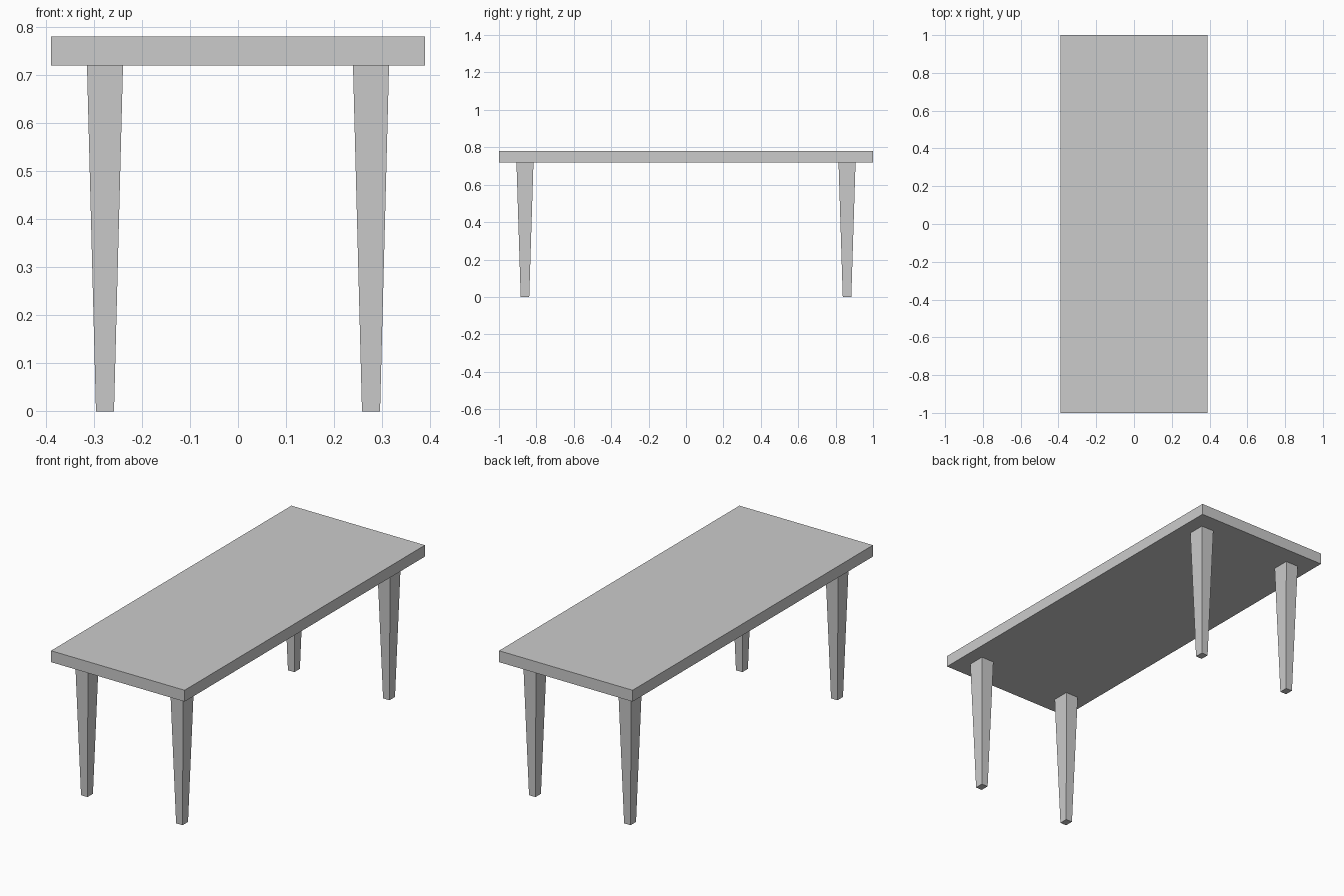
import bpy
import bmesh

if "Cube" in bpy.data.objects:
    bpy.data.objects.remove(bpy.data.objects["Cube"])

TOP_Z, UNDER_Z = 0.78, 0.72
HALF_X, HALF_Y = 0.389, 1.0
LEG_X, LEG_Y = 0.277, 0.861


def tapered_box(name, centre, z0, z1, bottom, top):
    """Box whose bottom and top rectangles have their own half sizes."""
    bm = bmesh.new()
    bmesh.ops.create_cube(bm, size=2)
    for v in bm.verts:
        hx, hy = top if v.co.z > 0 else bottom
        v.co = (v.co.x * hx, v.co.y * hy, z1 if v.co.z > 0 else z0)
    mesh = bpy.data.meshes.new(name)
    bm.to_mesh(mesh)
    bm.free()
    obj = bpy.data.objects.new(name, mesh)
    obj.location = (centre[0], centre[1], 0)
    bpy.context.collection.objects.link(obj)
    return obj


# Table top slab
tapered_box("table_top", (0, 0), UNDER_Z, TOP_Z, (HALF_X, HALF_Y), (HALF_X, HALF_Y))

# Four legs tapering to half their width at the floor
for y_name, sy in (("front", -1), ("back", 1)):
    for x_name, sx in (("left", -1), ("right", 1)):
        tapered_box(f"{y_name}_{x_name}_leg", (sx * LEG_X, sy * LEG_Y), 0, UNDER_Z,
                    (0.0188, 0.0228), (0.0375, 0.0455))
